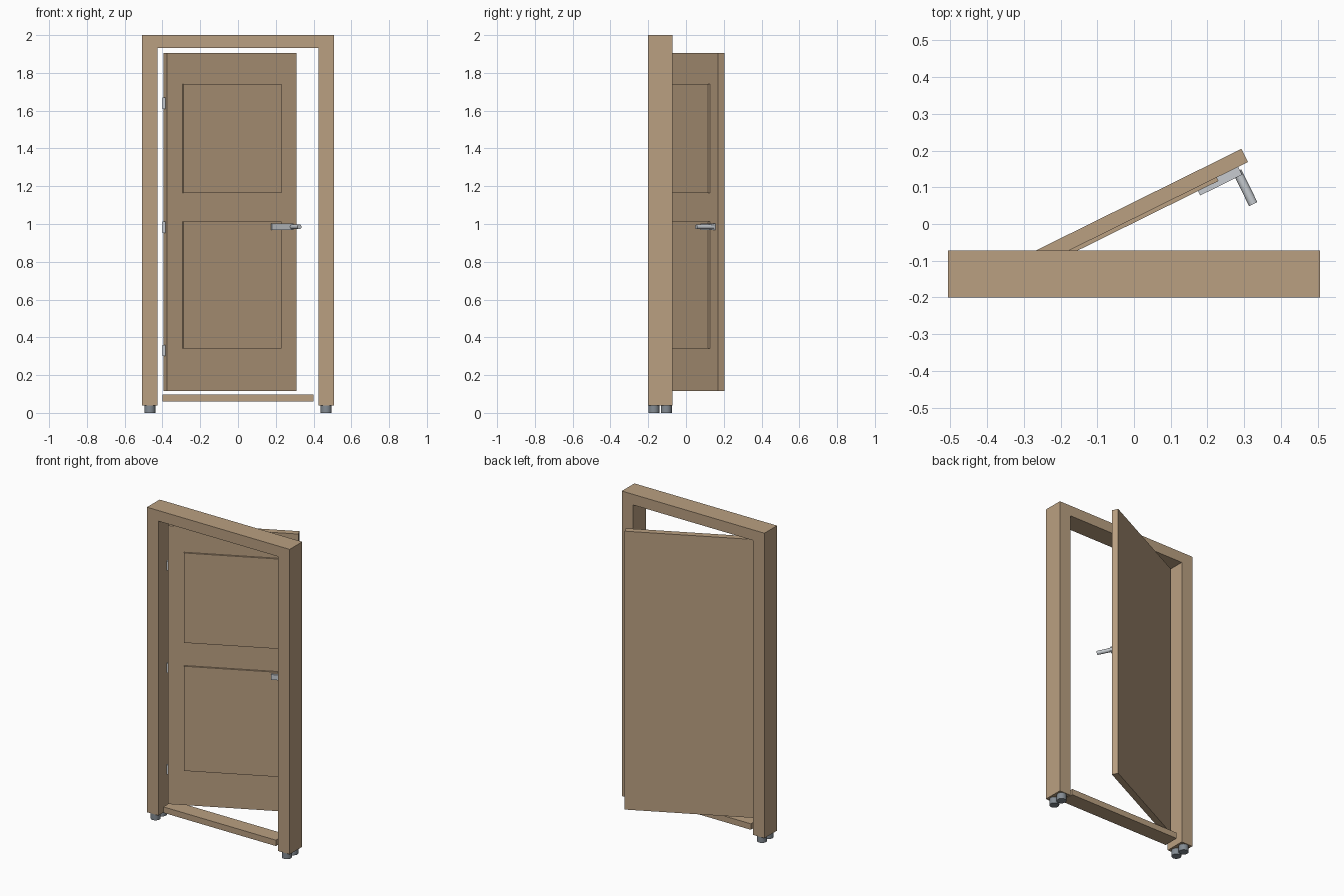
import bpy, bmesh, math
from mathutils import Matrix, Vector

if "Cube" in bpy.data.objects:
    bpy.data.objects.remove(bpy.data.objects["Cube"])


def material(name, rgb):
    m = bpy.data.materials.new(name)
    m.diffuse_color = (*rgb, 1)
    m.use_nodes = True
    m.node_tree.nodes["Principled BSDF"].inputs["Base Color"].default_value = m.diffuse_color
    return m


WOOD = material("light_wood", (0.49, 0.35, 0.22))
SILVER = material("silver_metal", (0.57, 0.60, 0.63))
STEEL = material("dark_steel", (0.23, 0.26, 0.29))


def finish(name, bm, mat, matrix=Matrix()):
    bmesh.ops.recalc_face_normals(bm, faces=bm.faces)
    me = bpy.data.meshes.new(name)
    bm.to_mesh(me)
    bm.free()
    me.materials.append(mat)
    ob = bpy.data.objects.new(name, me)
    bpy.context.collection.objects.link(ob)
    ob.matrix_world = matrix
    return ob


def box(name, lo, hi, mat, matrix=Matrix()):
    bm = bmesh.new()
    lo, hi = Vector(lo), Vector(hi)
    size = Matrix.Diagonal((*(hi - lo), 1))
    bmesh.ops.create_cube(bm, size=1, matrix=Matrix.Translation((lo + hi) / 2) @ size)
    return finish(name, bm, mat, matrix)


def cylinder(name, center, r, length, mat, matrix=Matrix(), turn=Matrix(), sides=16):
    bm = bmesh.new()
    bmesh.ops.create_cone(bm, cap_ends=True, segments=sides, radius1=r, radius2=r,
                          depth=length, matrix=Matrix.Translation(center) @ turn)
    ob = finish(name, bm, mat, matrix)
    bpy.ops.object.select_all(action='DESELECT')
    ob.select_set(True)
    bpy.context.view_layer.objects.active = ob
    bpy.ops.object.shade_smooth_by_angle(angle=math.radians(35))
    return ob


# Frame: upside-down U profile extruded front to back
W, INNER, FRONT, BACK = 0.507, 0.426, -0.2, -0.072
profile = [(-W, 0.04), (-W, 2), (W, 2), (W, 0.04),
           (INNER, 0.04), (INNER, 1.932), (-INNER, 1.932), (-INNER, 0.04)]
bm = bmesh.new()
face = bm.faces.new([bm.verts.new((x, FRONT, z)) for x, z in profile])
ext = bmesh.ops.extrude_face_region(bm, geom=[face])
bmesh.ops.translate(bm, vec=(0, BACK - FRONT, 0),
                    verts=[v for v in ext["geom"] if isinstance(v, bmesh.types.BMVert)])
finish("door_frame", bm, WOOD)

# Threshold bar
box("threshold", (-0.4, -0.187, 0.06), (0.4, -0.087, 0.098), WOOD)

# Feet, two under each post
for x in (-0.467, 0.467):
    for y in (-0.17, -0.104):
        cylinder("foot", (x, y, 0.02), 0.029, 0.04, STEEL)

# Door, swung open: local x runs along the leaf, local -y points out of its front face
door = Matrix.Translation((-0.377, -0.171, 0)) @ Matrix.Rotation(math.radians(26.3), 4, 'Z')
box("door_leaf", (0, 0, 0.116), (0.767, 0.04, 1.905), WOOD, door)
for name, z0, z1 in (("lower_panel", 0.341, 1.013), ("upper_panel", 1.164, 1.741)):
    box(name, (0.094, -0.0105, z0), (0.672, 0.002, z1), WOOD, door)

# Handle: plate with a round bar standing out from it
box("handle_plate", (0.61, -0.024, 0.968), (0.737, 0.001, 1.002), SILVER, door)
cylinder("handle_bar", (0.729, -0.0595, 0.985), 0.0125, 0.099, SILVER, door,
         Matrix.Rotation(math.pi / 2, 4, 'X'))

# Hinge barrels along the hinge edge
for z in (0.33, 0.983, 1.64):
    cylinder("hinge", (-0.39, -0.155, z), 0.009, 0.06, SILVER)
